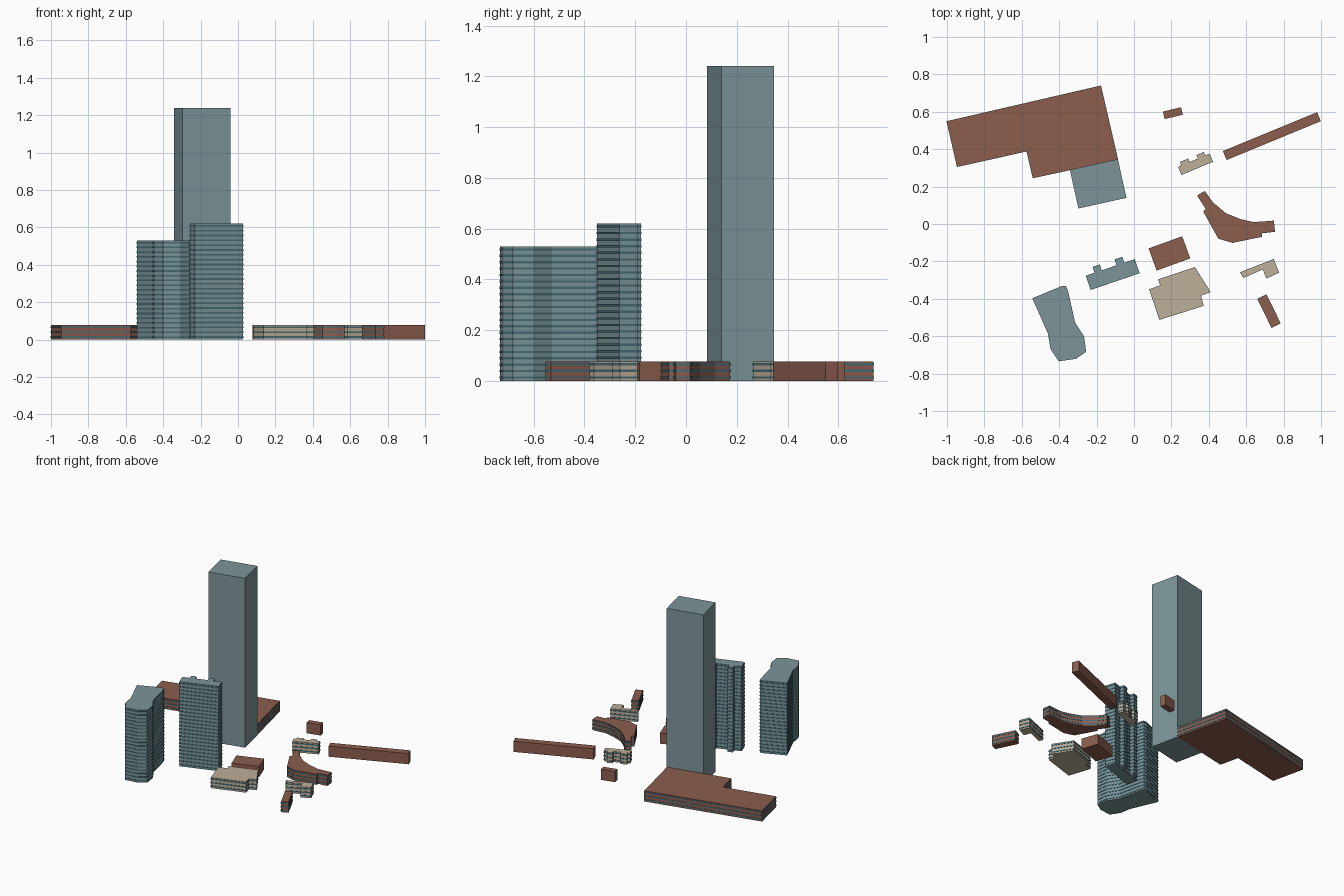
import bpy
from math import radians, cos, sin
from mathutils import Vector

if "Cube" in bpy.data.objects:
    bpy.data.objects.remove(bpy.data.objects["Cube"])


def material(name, rgb):
    m = bpy.data.materials.new(name)
    m.diffuse_color = (*rgb, 1)
    m.use_nodes = True
    m.node_tree.nodes["Principled BSDF"].inputs["Base Color"].default_value = m.diffuse_color
    return m


TEAL = material("blue_grey", (0.20, 0.30, 0.32))
BROWN = material("brown", (0.26, 0.11, 0.076))
BEIGE = material("beige", (0.51, 0.43, 0.32))
GLASS = material("window_band", (0.06, 0.15, 0.18))
LOW = 0.078
PROUD = 0.002


def place(points, x, y, angle):
    c, s = cos(radians(angle)), sin(radians(angle))
    return [(x + c * u - s * v, y + s * u + c * v) for u, v in points]


def rect(x, y, length, depth, angle):
    return place([(0, 0), (length, 0), (length, depth), (0, depth)], x, y, angle)


def comb(x, y, length, depth, angle, tabs, tab):
    # slab with small stair bays on its back side
    pts = [(0, 0), (length, 0), (length, depth)]
    for a, b in reversed(tabs):
        pts += [(b, depth), (b, depth + tab), (a, depth + tab), (a, depth)]
    return place(pts + [(0, depth)], x, y, angle)


def offset(pts, d):
    out = []
    for i, p in enumerate(pts):
        e1 = (p - pts[i - 1]).normalized()
        e2 = (pts[(i + 1) % len(pts)] - p).normalized()
        n1, n2 = Vector((e1.y, -e1.x)), Vector((e2.y, -e2.x))
        out.append(p + (n1 + n2) * d / (1 + n1.dot(n2)))
    return out


def building(name, outline, height, mat, floors=0):
    pts = [Vector(p) for p in outline]
    n = len(pts)
    if sum(pts[i - 1].cross(pts[i]) for i in range(n)) < 0:
        pts.reverse()
    wide = offset(pts, PROUD)
    # stack of rings: each floor has a slightly proud window band
    rings, mats = [(pts, 0)], []
    for f in range(floors):
        h = height / floors
        z0, z1 = (f + 0.38) * h, (f + 0.72) * h
        rings += [(pts, z0), (wide, z0), (wide, z1), (pts, z1)]
        mats += [0, 1, 1, 1]
    rings.append((pts, height))
    mats.append(0)
    verts = [(p.x, p.y, z) for ring, z in rings for p in ring]
    faces, index = [], []
    for r, m in enumerate(mats):
        for i in range(n):
            j = (i + 1) % n
            faces.append((r * n + i, r * n + j, (r + 1) * n + j, (r + 1) * n + i))
            index.append(m)
    faces += [tuple(reversed(range(n))), tuple(range(len(verts) - n, len(verts)))]
    index += [0, 0]
    mesh = bpy.data.meshes.new(name)
    mesh.from_pydata(verts, [], faces)
    mesh.materials.append(mat)
    mesh.materials.append(GLASS)
    mesh.polygons.foreach_set("material_index", index)
    mesh.update()
    bpy.context.collection.objects.link(bpy.data.objects.new(name, mesh))


# Tall plain tower and its podium
building("tall_tower", rect(-0.297, 0.083, 0.263, 0.212, 12.5), 1.24, TEAL)
building("podium_block", [(-1.0, 0.548), (-0.178, 0.738), (-0.087, 0.345),
                          (-0.54, 0.247), (-0.573, 0.39), (-0.945, 0.307)],
         LOW, BROWN, 3)

# Two banded towers
building("slab_tower", comb(-0.231, -0.35, 0.273, 0.076, 18.8,
                            [(0.05, 0.086), (0.174, 0.214)], 0.033), 0.62, TEAL, 24)
building("curved_tower", [(-0.541, -0.398), (-0.386, -0.334), (-0.365, -0.334),
                          (-0.354, -0.361), (-0.317, -0.527), (-0.269, -0.602),
                          (-0.258, -0.682), (-0.311, -0.719), (-0.402, -0.732),
                          (-0.445, -0.666), (-0.458, -0.586)], 0.53, TEAL, 21)

# Plain low brown blocks
building("small_north_block", rect(0.164, 0.561, 0.1, 0.041, 13.5), LOW, BROWN)
building("long_bar_block", rect(0.495, 0.342, 0.545, 0.052, 22.4), LOW, BROWN)
building("middle_block", rect(0.121, -0.249, 0.191, 0.126, 19.9), LOW, BROWN)

# Banded low brown blocks
building("small_south_block", rect(0.736, -0.553, 0.051, 0.169, 26), LOW, BROWN, 3)
building("crescent_block", [(0.34, 0.152), (0.378, 0.174), (0.42, 0.115), (0.49, 0.056),
                            (0.57, 0.024), (0.64, 0.008), (0.746, 0.016), (0.752, -0.04),
                            (0.682, -0.048), (0.682, -0.067), (0.527, -0.099),
                            (0.452, -0.077), (0.372, 0.067), (0.386, 0.08)],
         LOW, BROWN, 3)

# Beige low blocks
building("beige_comb_block", comb(0.255, 0.265, 0.179, 0.043, 22.7,
                                  [(0.018, 0.063), (0.115, 0.153)], 0.02), LOW, BEIGE, 3)
building("beige_wide_block", [(0.084, -0.35), (0.143, -0.329), (0.132, -0.297),
                              (0.325, -0.233), (0.407, -0.363), (0.356, -0.382),
                              (0.37, -0.436), (0.137, -0.51)], LOW, BEIGE, 3)
building("beige_corner_block", [(0.57, -0.259), (0.746, -0.19), (0.773, -0.259),
                                (0.709, -0.289), (0.69, -0.24), (0.586, -0.286)],
         LOW, BEIGE, 3)
